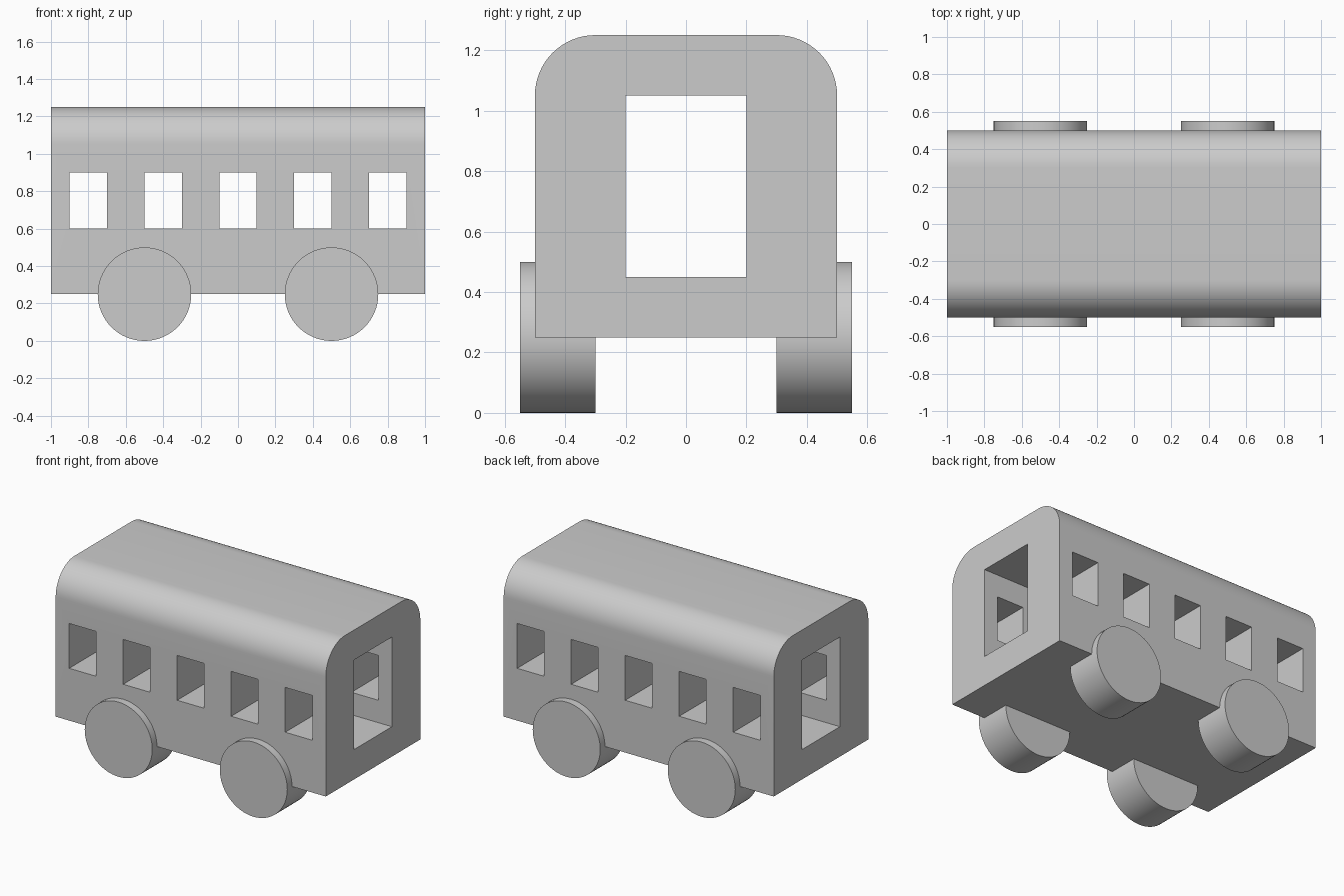
import bpy, bmesh, math
from mathutils import Matrix, Vector

cube = bpy.data.objects.get("Cube")
if cube:
    bpy.data.objects.remove(cube, do_unlink=True)

grey = bpy.data.materials.new("plain_grey")
grey.use_nodes = True
colour = (0.6, 0.6, 0.6, 1)
grey.diffuse_color = colour
grey.node_tree.nodes["Principled BSDF"].inputs["Base Color"].default_value = colour

LENGTH, HALF_WIDTH, FLOOR, ROOF, ROUND = 2.0, 0.5, 0.25, 1.25, 0.2
WHEEL_R, WHEEL_IN, WHEEL_OUT = 0.25, 0.3, 0.55


def make_object(name, bm):
    bmesh.ops.recalc_face_normals(bm, faces=bm.faces[:])
    mesh = bpy.data.meshes.new(name)
    bm.to_mesh(mesh)
    bm.free()
    mesh.materials.append(grey)
    obj = bpy.data.objects.new(name, mesh)
    bpy.context.collection.objects.link(obj)
    return obj


def boxes(name, centres, size):
    bm = bmesh.new()
    for c in centres:
        bmesh.ops.create_cube(bm, size=1, matrix=Matrix.Translation(c) @ Matrix.Diagonal((*size, 1)))
    return make_object(name, bm)


def activate(obj):
    bpy.ops.object.select_all(action="DESELECT")
    obj.select_set(True)
    bpy.context.view_layer.objects.active = obj


def smooth(obj):
    activate(obj)
    bpy.ops.object.shade_smooth_by_angle(angle=math.radians(30))


# Carriage body: round-shouldered profile extruded along its length
steps = 16
shoulder = [(HALF_WIDTH - ROUND + ROUND * math.cos(a), ROOF - ROUND + ROUND * math.sin(a))
            for a in (math.pi / 2 * i / steps for i in range(steps + 1))]
half = [(HALF_WIDTH, FLOOR)] + shoulder
profile = half + [(-y, z) for y, z in reversed(half)]
bm = bmesh.new()
end = bm.faces.new([bm.verts.new((-LENGTH / 2, y, z)) for y, z in profile])
ext = bmesh.ops.extrude_face_region(bm, geom=[end], use_keep_orig=True)
bmesh.ops.translate(bm, vec=(LENGTH, 0, 0),
                    verts=[v for v in ext["geom"] if isinstance(v, bmesh.types.BMVert)])
body = make_object("carriage_body", bm)

# Corridor running end to end, and five window openings running side to side
corridor = boxes("corridor_cutter", [(0, 0, 0.75)], (2.4, 0.4, 0.6))
windows = boxes("window_cutter", [(0.4 * i, 0, 0.75) for i in range(-2, 3)], (0.2, 1.4, 0.3))
for cutter in (corridor, windows):
    cutter.hide_render = True
    activate(body)
    mod = body.modifiers.new(cutter.name, "BOOLEAN")
    mod.operation = "DIFFERENCE"
    mod.solver = "EXACT"
    mod.object = cutter
    bpy.ops.object.modifier_apply(modifier=mod.name)
    bpy.data.objects.remove(cutter, do_unlink=True)
smooth(body)

# Four thick disc wheels
for x, end_name in ((-0.5, "right"), (0.5, "left")):
    for side, side_name in ((-1, "front"), (1, "back")):
        bm = bmesh.new()
        place = (Matrix.Translation(Vector((x, side * (WHEEL_IN + WHEEL_OUT) / 2, WHEEL_R)))
                 @ Matrix.Rotation(math.pi / 2, 4, "X"))
        bmesh.ops.create_cone(bm, cap_ends=True, segments=64, radius1=WHEEL_R, radius2=WHEEL_R,
                              depth=WHEEL_OUT - WHEEL_IN, matrix=place)
        smooth(make_object(f"{side_name}_{end_name}_wheel", bm))
